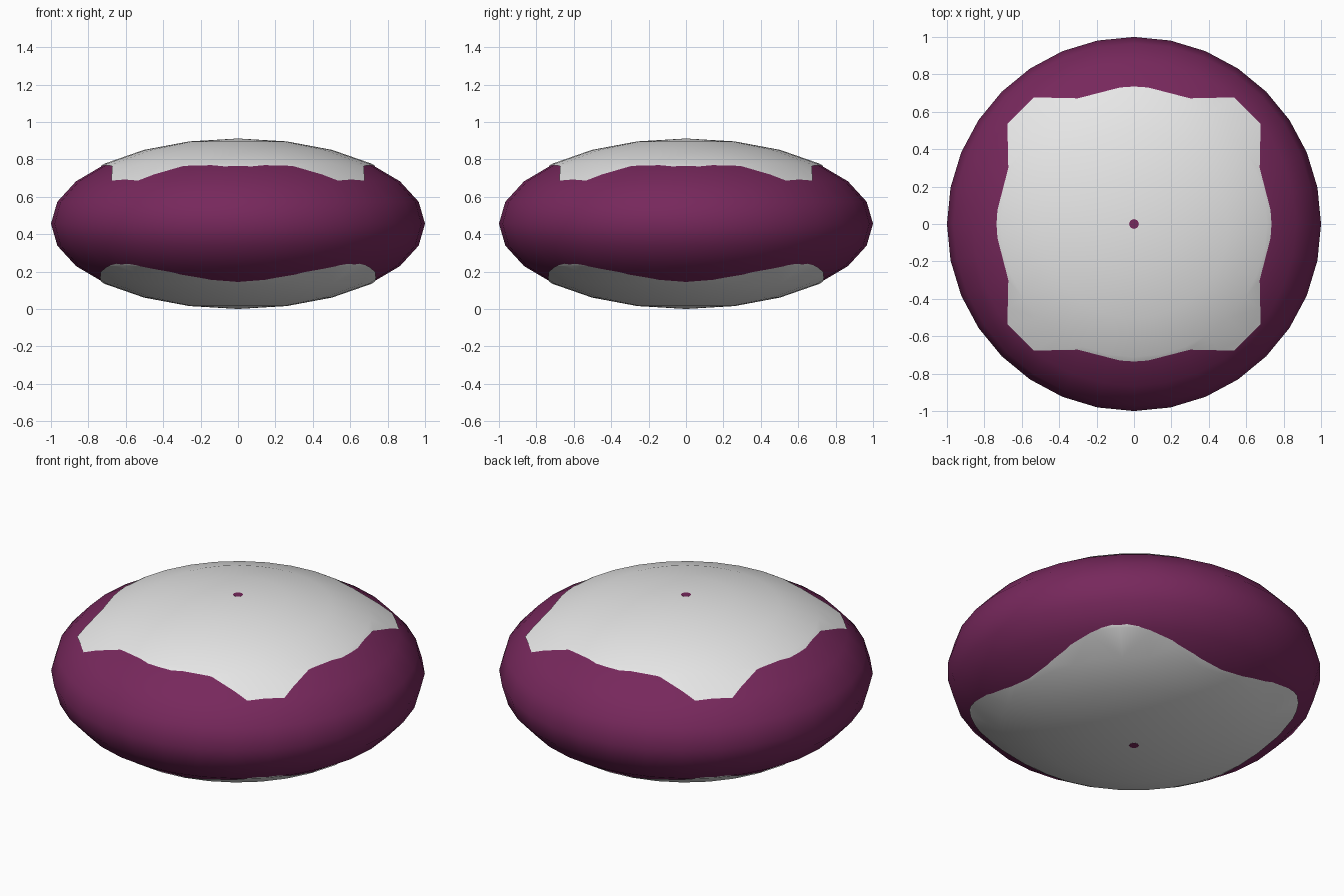
import bpy
import bmesh
from math import radians
from mathutils import Matrix

CENTRE = 0.456
HALF = 0.453
LIFT = 1.006

cube = bpy.data.objects.get("Cube")
if cube:
    bpy.data.objects.remove(cube, do_unlink=True)


def make_material(name, colour):
    mat = bpy.data.materials.new(name)
    mat.use_nodes = True
    mat.diffuse_color = colour
    bsdf = next(n for n in mat.node_tree.nodes if n.type == 'BSDF_PRINCIPLED')
    bsdf.inputs["Base Color"].default_value = colour
    return mat


purple = make_material("plum purple", (0.184, 0.021, 0.107, 1))
white = make_material("off white", (0.8, 0.8, 0.8, 1))


def make_object(name, bm, mat):
    mesh = bpy.data.meshes.new(name)
    bm.to_mesh(mesh)
    bm.free()
    mesh.materials.append(mat)
    obj = bpy.data.objects.new(name, mesh)
    bpy.context.collection.objects.link(obj)
    return obj


def activate(obj):
    bpy.ops.object.select_all(action='DESELECT')
    obj.select_set(True)
    bpy.context.view_layer.objects.active = obj


def smooth(obj):
    activate(obj)
    bpy.ops.object.shade_smooth_by_angle(angle=radians(40))


def flattened_ball(name, mat, scale=1.0):
    bm = bmesh.new()
    bmesh.ops.create_uvsphere(bm, u_segments=32, v_segments=12, radius=scale)
    bmesh.ops.scale(bm, vec=(1, 1, HALF), verts=bm.verts)
    bmesh.ops.translate(bm, vec=(0, 0, CENTRE), verts=bm.verts)
    return make_object(name, bm, mat)


def square_outline(octant):
    """Mirror one octant across the diagonal, then turn it four times."""
    half = octant + [(y, x) for x, y in reversed(octant)]
    quarter = [p for i, p in enumerate(half) if p not in half[:i]]
    # The last point on the y axis begins the next quarter
    if quarter[-1][0] == 0:
        quarter.pop()
    points = []
    for turn in range(4):
        points += quarter
        quarter = [(-y, x) for x, y in quarter]
    return points


def icing_panel(name, octant, direction):
    """Skin slightly proud of the body, trimmed to a wavy square outline."""
    panel = flattened_ball(name, white, LIFT)
    bm = bmesh.new()
    start = CENTRE + direction * 0.1
    base = bm.faces.new([bm.verts.new((x, y, start))
                         for x, y in square_outline(octant)])
    extruded = bmesh.ops.extrude_face_region(bm, geom=[base], use_keep_orig=True)
    moved = [v for v in extruded["geom"] if isinstance(v, bmesh.types.BMVert)]
    bmesh.ops.translate(bm, vec=(0, 0, direction), verts=moved)
    bmesh.ops.recalc_face_normals(bm, faces=bm.faces)
    cutter = make_object(name + "_cutter", bm, white)
    cutter.hide_render = True

    trim = panel.modifiers.new("trim", 'BOOLEAN')
    trim.operation = 'INTERSECT'
    trim.solver = 'EXACT'
    trim.object = cutter
    activate(panel)
    bpy.ops.object.modifier_apply(modifier=trim.name)
    bpy.data.objects.remove(cutter, do_unlink=True)

    # Keep only the outer skin
    bm = bmesh.new()
    bm.from_mesh(panel.data)
    bm.normal_update()
    inner = [f for f in bm.faces if f.normal.z * direction < 0.1]
    bmesh.ops.delete(bm, geom=inner, context='FACES')
    bm.to_mesh(panel.data)
    bm.free()
    smooth(panel)


def pole_dot(name, direction):
    bm = bmesh.new()
    z = CENTRE + direction * HALF * LIFT
    bmesh.ops.create_cone(bm, cap_ends=True, segments=16, radius1=0.026,
                          radius2=0.026, depth=0.001,
                          matrix=Matrix.Translation((0, 0, z)))
    make_object(name, bm, purple)


# Main body
smooth(flattened_ball("body", purple))

# Upper and lower panels
icing_panel("top_panel",
            [(0.735, 0), (0.73, 0.075), (0.672, 0.3), (0.677, 0.535)], 1)
icing_panel("bottom_panel",
            [(0.73, 0), (0.737, 0.2), (0.735, 0.35), (0.71, 0.48),
             (0.685, 0.54), (0.65, 0.595)], -1)

# Small dots at the poles
pole_dot("top_dot", 1)
pole_dot("bottom_dot", -1)
